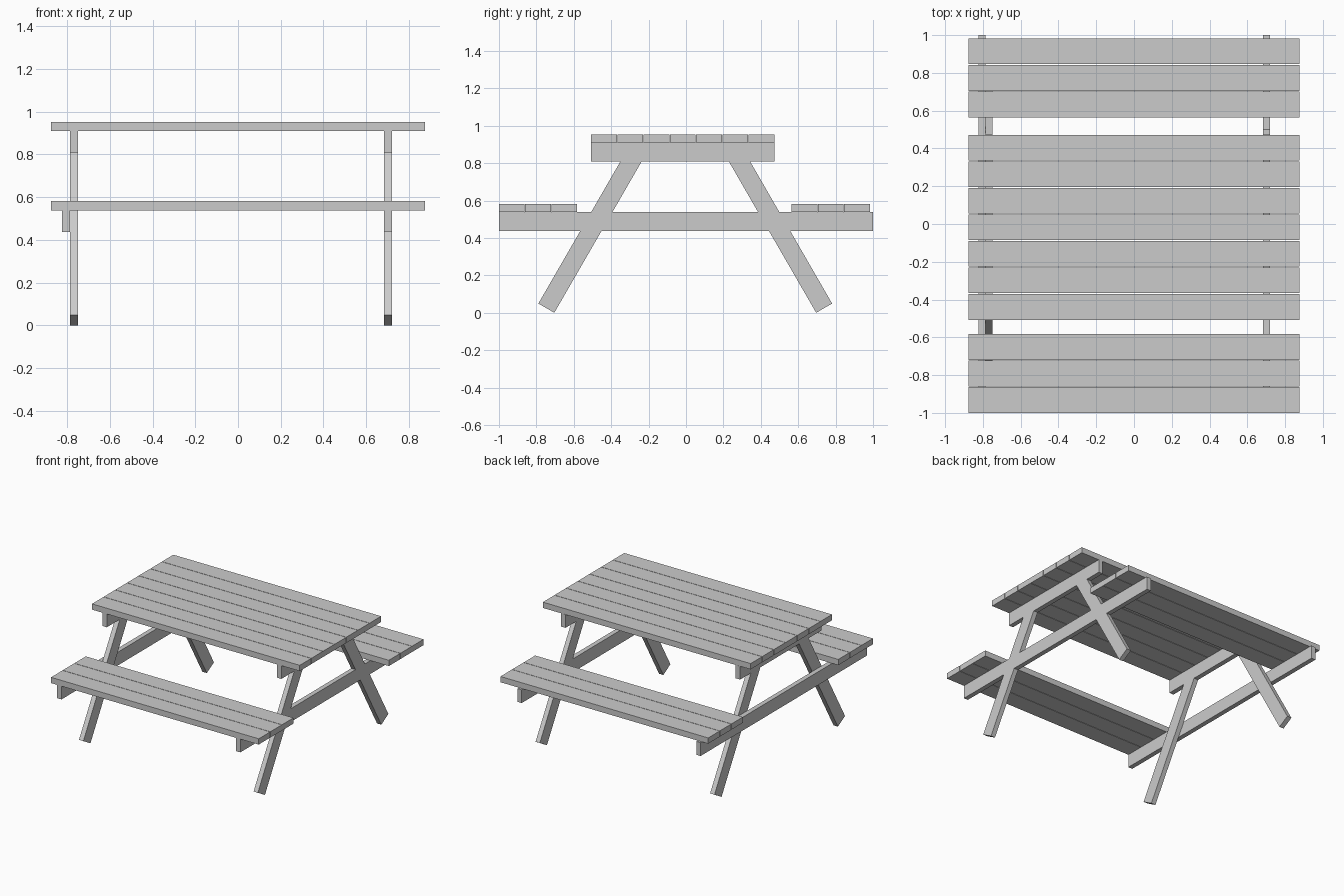
import bpy, math
from mathutils import Matrix, Vector

if "Cube" in bpy.data.objects:
    bpy.data.objects.remove(bpy.data.objects["Cube"])


def box(name, lo, hi):
    """Axis-aligned box between two corners."""
    lo, hi = Vector(lo), Vector(hi)
    bpy.ops.mesh.primitive_cube_add(size=1)
    ob = bpy.context.object
    ob.name = ob.data.name = name
    ob.data.transform(Matrix.Translation((lo + hi) / 2) @ Matrix.Diagonal((*(hi - lo), 1)))
    return ob


HALF_LEN = 0.875
PLANK, PITCH = 0.137, 0.1404          # plank width and spacing
TABLE_Z, SEAT_Z, THICK = 0.909, 0.538, 0.044
BEAM_H, LEG_W = 0.101, 0.0985
MID_Y = -0.004                        # centre line of the legs


def planks(name, count, y0, z):
    for i in range(count):
        y = y0 + i * PITCH
        box(f"{name}_{i + 1}", (-HALF_LEN, y, z), (HALF_LEN, y + PLANK, z + THICK))


# Table top and the two benches
planks("table_plank", 7, -0.507, TABLE_Z)
planks("front_seat_plank", 3, -1.0, SEAT_Z)
planks("back_seat_plank", 3, 0.565, SEAT_Z)

# End frames: (side, leg inner/outer x, seat beam x)
frames = [("left", -0.787, -0.75, -0.823, -0.787),
          ("right", 0.684, 0.72, 0.684, 0.72)]
for side, x0, x1, bx0, bx1 in frames:
    box(f"{side}_table_rail", (x0, -0.507, TABLE_Z - BEAM_H), (x1, 0.473, TABLE_Z))
    box(f"{side}_seat_beam", (bx0, -1.0, SEAT_Z - BEAM_H), (bx1, 1.0, SEAT_Z))
    # Splayed legs with square-cut ends, pivoting on the foot's lowest corner
    for end, s in (("front", -1), ("back", 1)):
        leg = box(f"{side}_{end}_leg", (x0, min(0, s * LEG_W), 0),
                  (x1, max(0, s * LEG_W), 0.955))
        leg.data.transform(Matrix.Translation((0, MID_Y + s * 0.70, 0))
                           @ Matrix.Rotation(s * math.radians(30), 4, 'X'))
